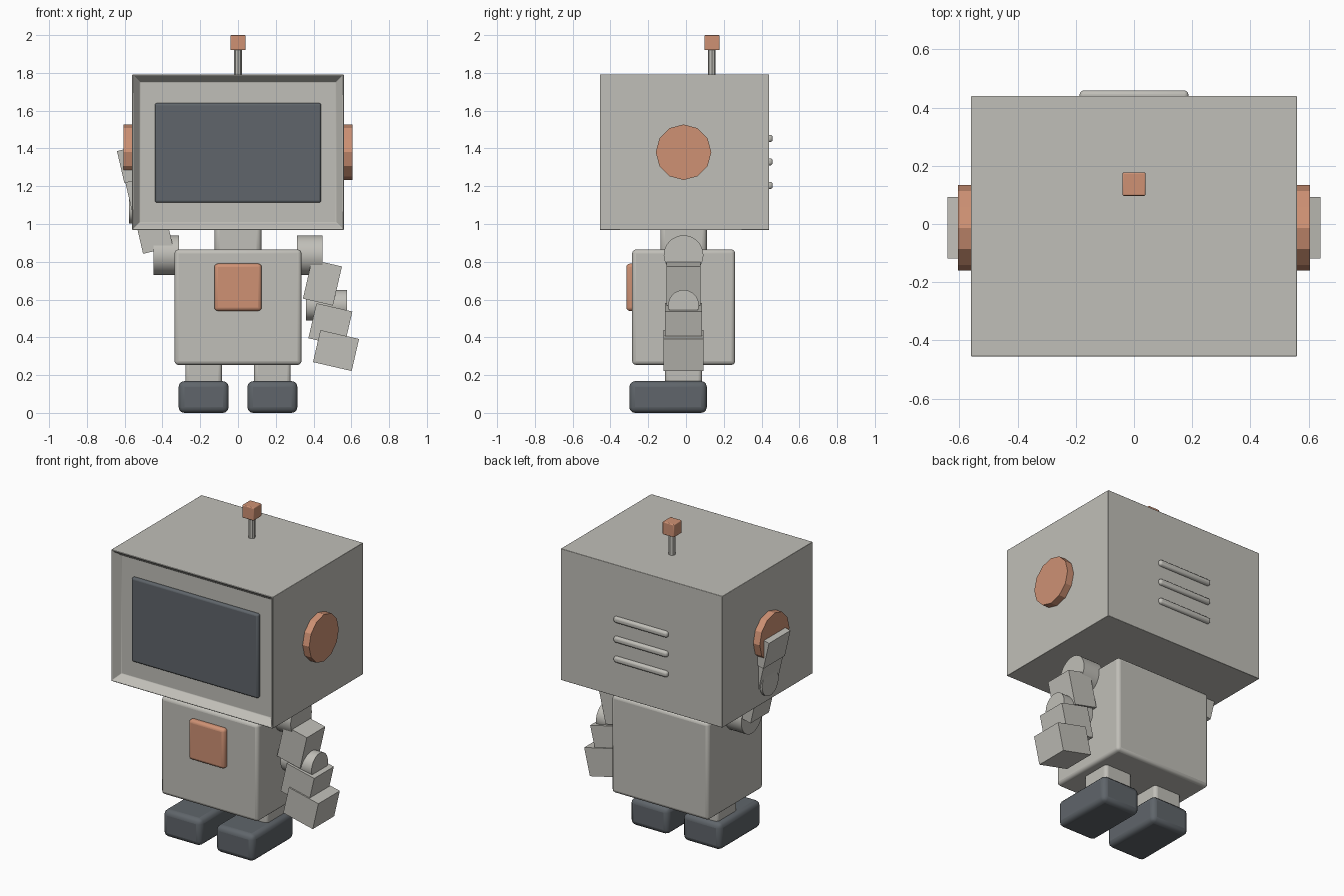
import bpy, bmesh, math
from mathutils import Matrix

if "Cube" in bpy.data.objects:
    bpy.data.objects.remove(bpy.data.objects["Cube"])


def material(name, rgb):
    m = bpy.data.materials.new(name)
    m.diffuse_color = (*rgb, 1)
    m.use_nodes = True
    m.node_tree.nodes["Principled BSDF"].inputs["Base Color"].default_value = m.diffuse_color
    return m


GREY = material("warm grey", (0.53, 0.52, 0.48))
ORANGE = material("copper orange", (0.62, 0.285, 0.175))
DARK = material("slate dark", (0.115, 0.13, 0.145))
CY = -0.013  # depth of the shoulder and ear axis


def finish(name, bm, mat, bevel=0, segments=3, smooth=True):
    bmesh.ops.recalc_face_normals(bm, faces=bm.faces)
    me = bpy.data.meshes.new(name)
    bm.to_mesh(me)
    bm.free()
    ob = bpy.data.objects.new(name, me)
    bpy.context.collection.objects.link(ob)
    me.materials.append(mat)
    if bevel:
        mod = ob.modifiers.new("rounded_edges", 'BEVEL')
        mod.width, mod.segments = bevel, segments
        mod.limit_method, mod.angle_limit = 'ANGLE', math.radians(25)
    if smooth:
        bpy.ops.object.select_all(action='DESELECT')
        ob.select_set(True)
        bpy.context.view_layer.objects.active = ob
        bpy.ops.object.shade_smooth_by_angle(angle=math.radians(32))
    return ob


def box_mesh(centre, size, tilt=0):
    bm = bmesh.new()
    bmesh.ops.create_cube(bm, size=1, matrix=Matrix.Translation(centre)
                          @ Matrix.Rotation(tilt, 4, 'Y') @ Matrix.Diagonal((*size, 1)))
    return bm


def box(name, x, y, z, mat, bevel=0):
    """Box given by its (low, high) limits on each axis."""
    lims = (x, y, z)
    return finish(name, box_mesh([(a + b) / 2 for a, b in lims], [b - a for a, b in lims]),
                  mat, bevel, smooth=bevel > 0)


def cylinder(name, centre, radius, length, axis, mat, sides=32, smooth=True):
    turn = Matrix.Rotation(math.pi / 2, 4, 'Y') if axis == 'X' else Matrix()
    bm = bmesh.new()
    bmesh.ops.create_cone(bm, cap_ends=True, segments=sides, radius1=radius, radius2=radius,
                          depth=length, matrix=Matrix.Translation(centre) @ turn)
    return finish(name, bm, mat, smooth=smooth)


# Head with a sloped recess in the front
bm = box_mesh((0, -0.008, 1.38), (1.12, 0.896, 0.824))
bm.normal_update()
front = [f for f in bm.faces if f.normal.y < -0.9]
bmesh.ops.inset_region(bm, faces=front, thickness=0.008)
bmesh.ops.inset_region(bm, faces=front, thickness=0.05, depth=-0.045)
finish("head", bm, GREY, 0.007, 2)
box("screen", (-0.44, 0.44), (-0.432, -0.39), (1.113, 1.64), DARK, 0.012)

# Vents on the back of the head
for i, z in enumerate((1.453, 1.329, 1.204)):
    box(f"vent_{i + 1}", (-0.187, 0.187), (0.425, 0.459), (z - 0.019, z + 0.019), GREY, 0.014)

# Antenna
cylinder("antenna_stem", (0, 0.137, 1.855), 0.02, 0.15, 'Z', GREY, 8, False)
box("antenna_tip", (-0.04, 0.04), (0.097, 0.177), (1.92, 2.0), ORANGE, 0.005)

# Neck, body and chest plate
box("neck", (-0.124, 0.124), (-0.136, 0.11), (0.84, 1.0), GREY, 0.025)
box("body", (-0.336, 0.336), (-0.285, 0.26), (0.254, 0.865), GREY, 0.02)
box("chest_plate", (-0.125, 0.125), (-0.316, -0.27), (0.54, 0.79), ORANGE, 0.018)

# Arm parts: one arm hangs, the other is raised (heights differ)
HANGING = (0.69, 0.57, 0.466, 0.33)
RAISED = (0.964, 1.084, 1.188, 1.325)
TILT = math.radians(13)

for side, s, heights in (("right", 1, HANGING), ("left", -1, RAISED)):
    upper, elbow, fore, hand = heights
    cylinder(f"ear_{side}", (s * 0.5725, CY, 1.38), 0.147, 0.065, 'X', ORANGE, 12, False)
    cylinder(f"shoulder_{side}", (s * 0.38, CY, 0.835), 0.105, 0.135, 'X', GREY)
    cylinder(f"elbow_{side}", (s * 0.468, CY, elbow), 0.081, 0.216, 'X', GREY)
    for part, x, z, size in (("upper_arm", 0.447, upper, (0.163, 0.182, 0.212)),
                             ("forearm", 0.489, fore, (0.195, 0.194, 0.19)),
                             ("hand", 0.519, hand, (0.21, 0.212, 0.174))):
        finish(f"{part}_{side}", box_mesh((s * x, CY, z), size, s * TILT), GREY, smooth=False)
    # Legs and feet
    leg = sorted((s * 0.085, s * 0.279))
    foot = sorted((s * 0.05, s * 0.314))
    box(f"leg_{side}", leg, (-0.11, 0.085), (0.12, 0.29), GREY, 0.02)
    box(f"foot_{side}", foot, (-0.3, 0.11), (0.0, 0.168), DARK, 0.03)
